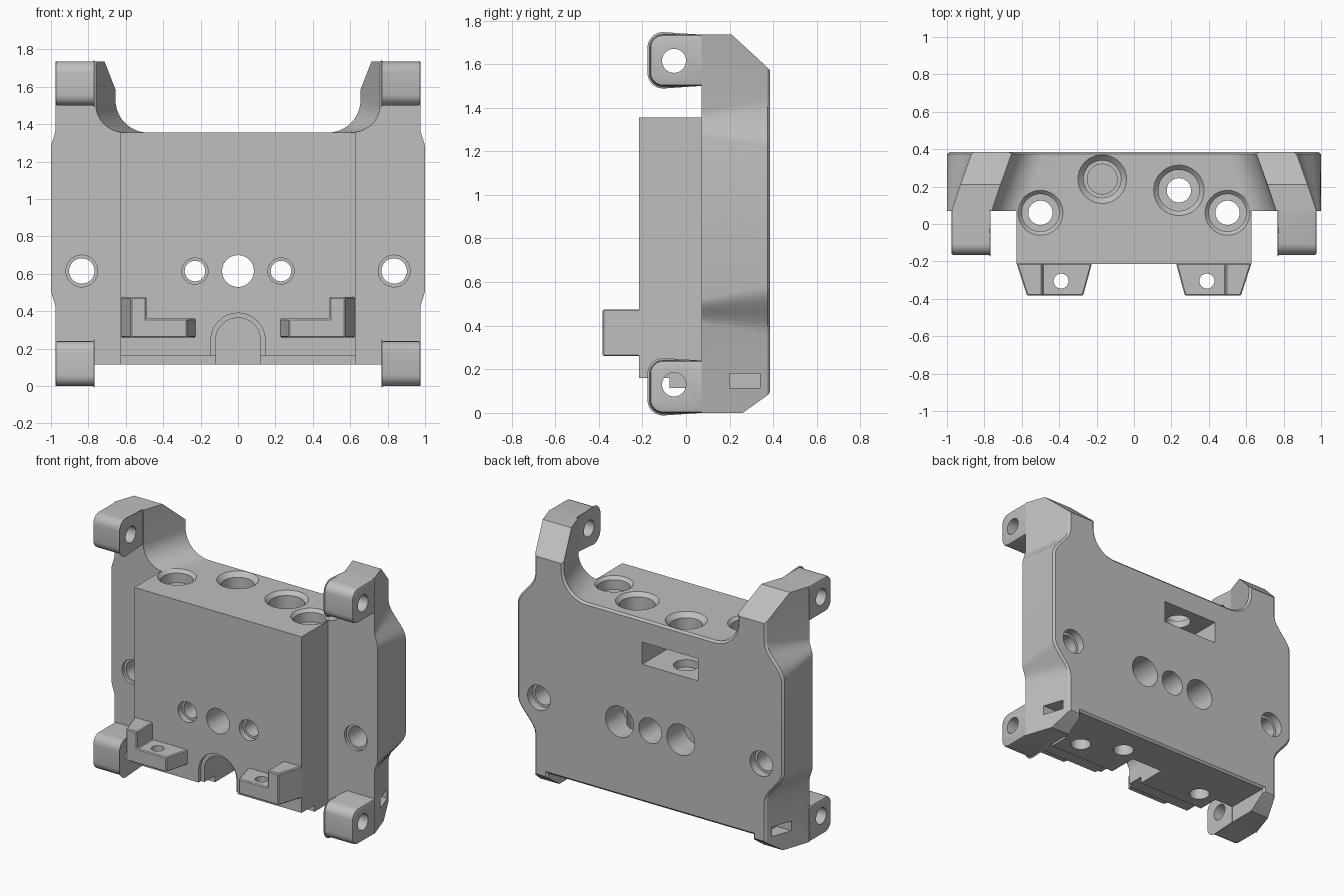
import bpy, bmesh, math
from mathutils import Vector

if "Cube" in bpy.data.objects:
    bpy.data.objects.remove(bpy.data.objects["Cube"], do_unlink=True)

grey = bpy.data.materials.new("light grey")
grey.use_nodes = True
grey.diffuse_color = (0.52, 0.52, 0.52, 1)
grey.node_tree.nodes["Principled BSDF"].inputs["Base Color"].default_value = (0.52, 0.52, 0.52, 1)


def finish(bm, name):
    bmesh.ops.recalc_face_normals(bm, faces=bm.faces)
    mesh = bpy.data.meshes.new(name)
    bm.to_mesh(mesh)
    bm.free()
    mesh.materials.append(grey)
    ob = bpy.data.objects.new(name, mesh)
    bpy.context.scene.collection.objects.link(ob)
    return ob


def loft(rings):
    """Closed solid through rings of equal point count."""
    bm = bmesh.new()
    loops = [[bm.verts.new(p) for p in ring] for ring in rings]
    n = len(loops[0])
    for a, b in zip(loops, loops[1:]):
        for i in range(n):
            j = (i + 1) % n
            bm.faces.new((a[i], a[j], b[j], b[i]))
    bm.faces.new(loops[0])
    bm.faces.new(loops[-1])
    return bm


def along_x(profile, x0, x1):
    return loft([[(x, y, z) for y, z in profile] for x in (x0, x1)])


def along_y(profile, y0, y1):
    return loft([[(x, y, z) for x, z in profile] for y in (y0, y1)])


def drill(axis, u, v, steps):
    """Stepped round cutter; steps are (radius, position on the axis)."""
    rings = []
    for r, t in steps:
        ring = []
        for k in range(40):
            a = math.tau * k / 40
            p, q = u + r * math.cos(a), v + r * math.sin(a)
            ring.append({"x": (t, p, q), "y": (p, t, q), "z": (p, q, t)}[axis])
        rings.append(ring)
    return finish(loft(rings), "cutter")


def box(x0, x1, y0, y1, z0, z1):
    return finish(along_x([(y0, z0), (y1, z0), (y1, z1), (y0, z1)], x0, x1), "cutter")


def modify(ob, kind, **settings):
    m = ob.modifiers.new(kind.title(), kind)
    for key, value in settings.items():
        setattr(m, key, value)
    bpy.context.view_layer.objects.active = ob
    bpy.ops.object.modifier_apply(modifier=m.name)


def carve(ob, cutters):
    for c in cutters:
        modify(ob, "BOOLEAN", operation="DIFFERENCE", object=c, solver="EXACT")


def s_curve(p, q, n=8):
    """Smooth sideways step between two points, evenly spaced in height."""
    out = []
    for k in range(n + 1):
        t = k / n
        s = t * t * (3 - 2 * t)
        out.append((p[0] + (q[0] - p[0]) * s, p[1] + (q[1] - p[1]) * t))
    return out


def quarter(p, q, n=12):
    """Concave quarter arc from vertical wall p down to floor q."""
    return [(q[0] + (p[0] - q[0]) * math.cos(a), p[1] + (q[1] - p[1]) * math.sin(a))
            for a in (math.pi / 2 * k / n for k in range(n + 1))]


BOTTOM, TOP, PEAK = 0.115, 1.355, 1.735
FRONT, BACK = 0.07, 0.385


def plate_ring(y, waist, low, high, neck, floor, arc_z):
    half = [(0.77, BOTTOM), (0.77, 0), (waist, 0)]
    half += s_curve((waist, low[0]), (1, low[1]))
    half += s_curve((1, high[0]), (waist, high[1]))
    half += [(waist, PEAK), (neck, PEAK)] + quarter((neck, arc_z), (floor, TOP))
    outline = half + [(-x, z) for x, z in reversed(half)]
    return [(x, y, z) for x, z in outline]


# Back plate with tapered ears, sloped ends and a chamfered rear rim
bm = loft([plate_ring(FRONT, 0.975, (0.41, 0.52), (1.27, 1.38), 0.76, 0.6, 1.5),
           plate_ring(BACK, 0.87, (0.36, 0.58), (1.22, 1.44), 0.655, 0.48, 1.53)])
bmesh.ops.recalc_face_normals(bm, faces=bm.faces)
for point, normal in (((0, 0.21, PEAK), (0, 0.15, 0.175)), ((0, 0.26, 0), (0, 0.08, -0.125))):
    cut = bmesh.ops.bisect_plane(bm, geom=bm.verts[:] + bm.edges[:] + bm.faces[:], dist=1e-5,
                                 plane_co=point, plane_no=Vector(normal).normalized(), clear_outer=True)
    bmesh.ops.holes_fill(bm, edges=[e for e in bm.edges if e.is_boundary], sides=0)
bmesh.ops.recalc_face_normals(bm, faces=bm.faces)
rear = max((f for f in bm.faces if f.normal.y > 0.99), key=lambda f: f.calc_area())
bmesh.ops.inset_region(bm, faces=[rear], thickness=0.014, use_even_offset=True)
for v in bm.verts:
    if v.co.y > BACK - 0.001 and v not in rear.verts:
        v.co.y -= 0.012
plate = finish(bm, "back_plate")

# Front block with a stepped underside
block = finish(along_x([(-0.215, TOP), (-0.215, 0.16), (-0.075, 0.16), (-0.075, BOTTOM),
                        (FRONT, BOTTOM), (FRONT, TOP)], -0.628, 0.628), "front_block")

# Cutters for the plate and block
cutters = [drill("y", 0, 0.615, [(0.085, -1), (0.085, 1)])]
for s in (-1, 1):
    cutters += [
        drill("y", s * 0.23, 0.615, [(0.07, -0.5), (0.07, -0.175), (0.055, -0.175), (0.055, 0.2),
                                     (0.105, 0.2), (0.105, 0.6)]),
        drill("y", s * 0.835, 0.615, [(0.085, 0), (0.085, 0.09), (0.068, 0.09), (0.068, 0.33),
                                      (0.085, 0.33), (0.085, 0.6)]),
        drill("z", s * 0.5, 0.06, [(0.065, 0), (0.065, 1.27), (0.1, 1.27), (0.1, 1.335),
                                   (0.14, 1.375)]),
        box(s * 0.82, s * 1.1, 0.2, 0.34, 0.115, 0.18),
    ]
cutters += [
    drill("z", 0.24, 0.18, [(0.065, 0), (0.065, 1.2), (0.11, 1.2), (0.11, 1.33), (0.16, 1.38)]),
    drill("z", -0.17, 0.24, [(0.08, 1.0), (0.08, 1.25), (0.1, 1.25), (0.1, 1.325), (0.155, 1.38)]),
    box(-0.36, 0.06, 0.1, 0.6, 1.05, 1.2),
]


def arch(r, y0, y1):
    curve = [(r * math.cos(a), 0.245 + r * math.sin(a)) for a in (math.pi * k / 24 for k in range(25))]
    return finish(along_y([(r, 0)] + curve + [(-r, 0)], y0, y1), "cutter")


cutters += [arch(0.12, -0.5, 0.13), arch(0.145, -0.5, -0.19)]
carve(plate, cutters)
carve(block, cutters)
parts = [plate, block]

# Mounting ears and feet, with cross holes
for label, z0, z1, hole_z in (("upper_ear", 1.5, PEAK, 1.615), ("lower_foot", 0, 0.24, 0.13)):
    cross = drill("x", -0.055, hole_z, [(0.055, -2), (0.055, 2)])
    cutters.append(cross)
    for side, s in (("left", 1), ("right", -1)):
        bm = along_x([(-0.165, z0), (FRONT + 0.002, z0), (FRONT + 0.002, z1), (-0.165, z1)],
                     s * 0.767, s * 0.977)
        edges = [e for e in bm.edges if all(v.co.y < -0.1 for v in e.verts)
                 and abs(e.verts[0].co.x - e.verts[1].co.x) > 0.1]
        bmesh.ops.bevel(bm, geom=edges, offset=0.06, segments=6, profile=0.5, affect="EDGES")
        edges = [e for e in bm.edges if abs(e.verts[0].co.x - e.verts[1].co.x) < 0.01
                 and min(v.co.y for v in e.verts) < 0.05]
        bmesh.ops.bevel(bm, geom=edges, offset=0.012, segments=2, profile=0.5, affect="EDGES")
        ear = finish(bm, label + "_" + side)
        carve(ear, [cross])
        parts.append(ear)

# Tapered L-shaped brackets on the front
for side, s in (("left", 1), ("right", -1)):
    def ell(inner, outer, y):
        shape = [(inner, 0.26), (outer, 0.26), (outer, 0.475), (0.49, 0.475), (0.49, 0.36), (inner, 0.36)]
        return [(s * x, y, z) for x, z in shape]
    bracket = finish(loft([ell(0.225, 0.628, -0.21), ell(0.272, 0.572, -0.383)]), "bracket_" + side)
    modify(bracket, "BEVEL", width=0.006, segments=1, limit_method="ANGLE")
    pin = drill("z", s * 0.39, -0.305, [(0.04, 0.1), (0.04, 0.6)])
    cutters.append(pin)
    carve(bracket, [pin])
    parts.append(bracket)

for c in cutters:
    bpy.data.objects.remove(c, do_unlink=True)

bpy.ops.object.select_all(action="DESELECT")
for ob in parts:
    ob.select_set(True)
bpy.context.view_layer.objects.active = plate
bpy.ops.object.shade_smooth_by_angle(angle=math.radians(28))
